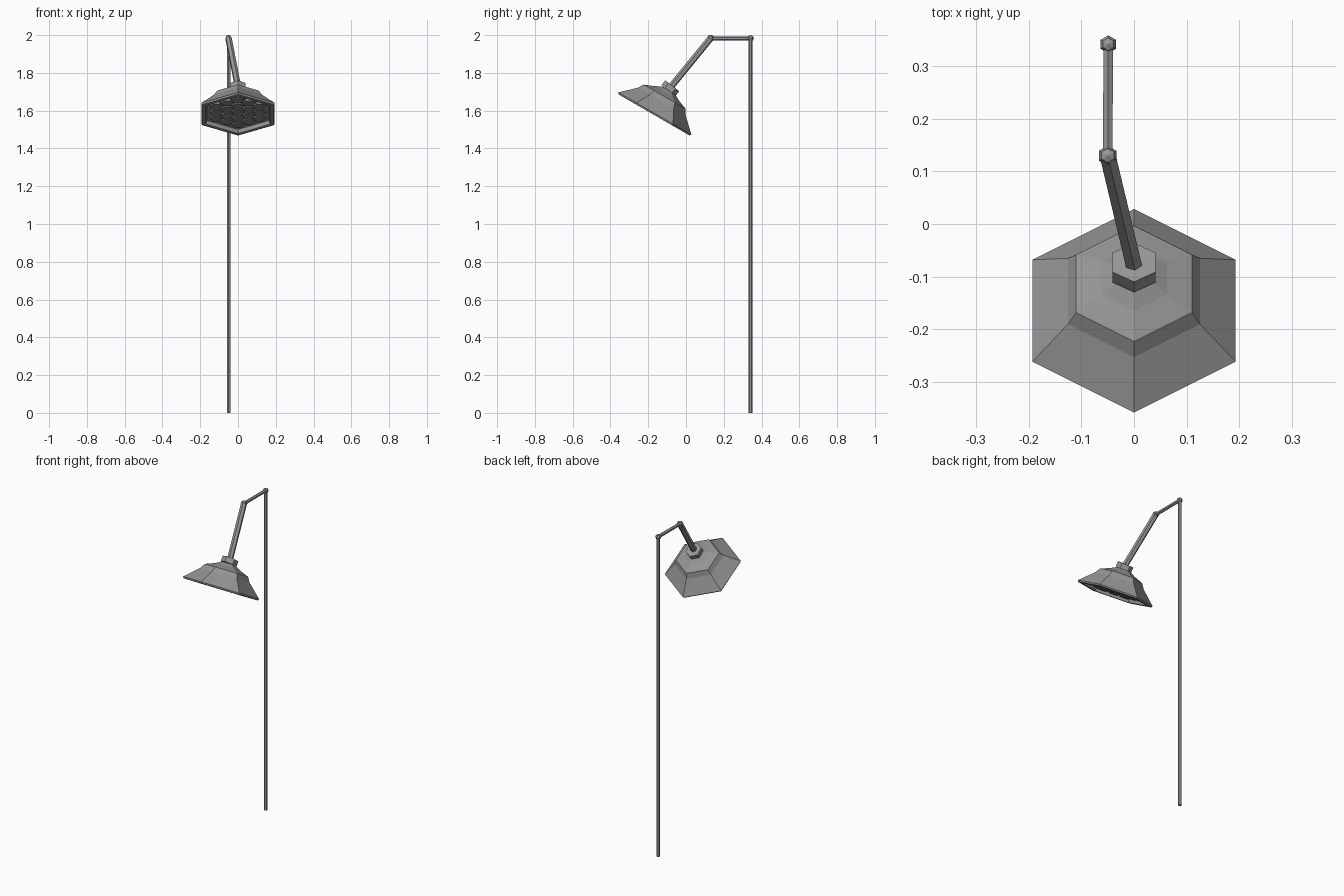
import bpy, bmesh, math
from mathutils import Vector, Matrix

if "Cube" in bpy.data.objects:
    bpy.data.objects.remove(bpy.data.objects["Cube"])

GREY = bpy.data.materials.new("dark_metal")
GREY.diffuse_color = (0.31, 0.31, 0.31, 1)
GREY.use_nodes = True
GREY.node_tree.nodes["Principled BSDF"].inputs["Base Color"].default_value = GREY.diffuse_color
DARK = bpy.data.materials.new("dark_cells")
DARK.diffuse_color = (0.26, 0.26, 0.26, 1)
DARK.use_nodes = True
DARK.node_tree.nodes["Principled BSDF"].inputs["Base Color"].default_value = DARK.diffuse_color


def finish(bm, name, matrix=Matrix(), mat=GREY):
    bmesh.ops.recalc_face_normals(bm, faces=bm.faces)
    me = bpy.data.meshes.new(name)
    bm.to_mesh(me)
    bm.free()
    me.materials.append(mat)
    ob = bpy.data.objects.new(name, me)
    ob.matrix_world = matrix
    bpy.context.collection.objects.link(ob)
    return ob


def hex_rod(name, a, b, r):
    a, b = Vector(a), Vector(b)
    d = b - a
    bm = bmesh.new()
    bmesh.ops.create_cone(bm, cap_ends=True, segments=6, radius1=r, radius2=r, depth=d.length)
    rot = d.to_track_quat('Z', 'Y').to_matrix().to_4x4()
    return finish(bm, name, Matrix.Translation((a + b) / 2) @ rot)


def joint(name, c, r):
    bm = bmesh.new()
    bmesh.ops.create_uvsphere(bm, u_segments=6, v_segments=4, radius=r)
    return finish(bm, name, Matrix.Translation(c))


def hex_lathe(name, profile, matrix):
    # stack of hexagon rings with corners on +-y, closed at both ends
    bm = bmesh.new()
    rings = []
    for r, h in profile:
        rings.append([bm.verts.new((r * math.cos(math.radians(30 + 60 * i)),
                                    r * math.sin(math.radians(30 + 60 * i)), h)) for i in range(6)])
    for p, q in zip(rings, rings[1:]):
        for i in range(6):
            j = (i + 1) % 6
            bm.faces.new((p[i], p[j], q[j], q[i]))
    bm.faces.new(rings[0])
    bm.faces.new(rings[-1])
    return finish(bm, name, matrix)


# pole and arms
TOP = (-0.049, 0.342, 1.983)
ELBOW = (-0.05, 0.13, 1.983)
hex_rod("pole", (TOP[0], TOP[1], 0), TOP, 0.0105)
hex_rod("upper_arm", TOP, ELBOW, 0.0105)
hex_rod("lower_arm", ELBOW, (0, -0.08, 1.726), 0.0175)
joint("pole_joint", TOP, 0.017)
joint("elbow_joint", ELBOW, 0.019)

# collar between arm and shade
hex_lathe("collar", [(0.047, -0.032), (0.047, 0)],
          Matrix.Translation((0, -0.073, 1.732)) @ Matrix.Rotation(math.radians(-38), 4, 'X'))

# tilted shade with recessed underside
tilt = Matrix.Translation((0, -0.168, 1.58)) @ Matrix.Rotation(math.radians(-30), 4, 'X')
hex_lathe("shade", [(0.18, 0.02), (0.19, 0.018), (0.196, -0.003), (0.218, -0.003), (0.2235, 0.006),
                    (0.145, 0.08), (0.127, 0.109), (0.072, 0.131), (0.038, 0.15)], tilt)

# honeycomb of lamp cells on the underside, points facing sideways
bm = bmesh.new()
PITCH = 0.066
for q in range(-2, 3):
    for s in range(-2, 3):
        if abs(q + s) > 2:
            continue
        x = PITCH * math.sqrt(3) / 2 * q
        y = PITCH * (s + q / 2)
        bmesh.ops.create_cone(bm, cap_ends=True, segments=6, radius1=0.033, radius2=0.033, depth=0.012,
                              matrix=Matrix.Translation((x, y, 0.016)) @ Matrix.Rotation(math.radians(30), 4, 'Z'))
finish(bm, "lamp_cells", tilt, DARK)
